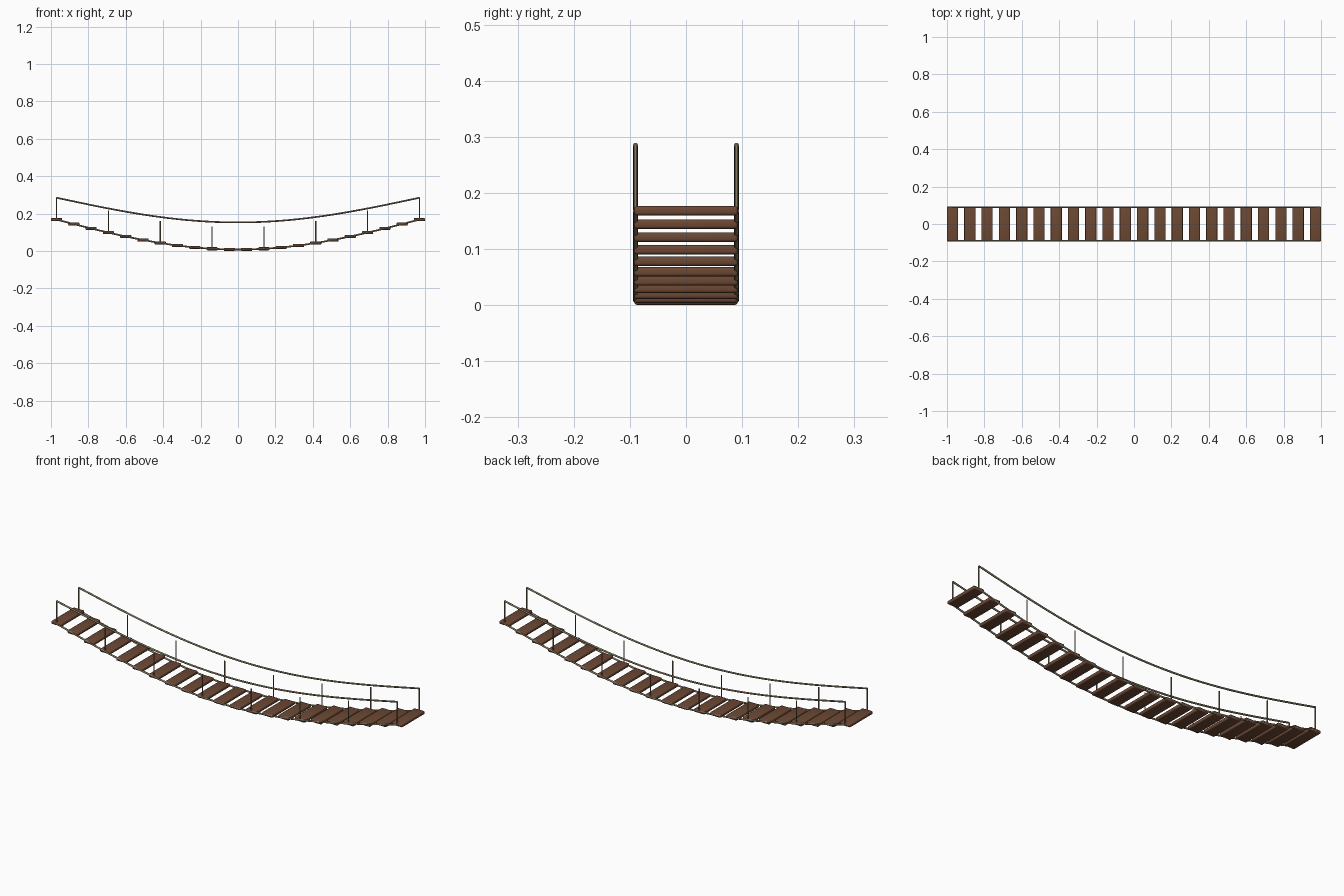
import bpy, bmesh, math
from mathutils import Matrix, Vector

cube = bpy.data.objects.get("Cube")
if cube:
    bpy.data.objects.remove(cube, do_unlink=True)

END = 0.97          # x of the last plank, post and rope end
SIDE = 0.09         # y of the ropes
PLANKS, POSTS = 22, 8
POST_HEIGHT = 0.118


def material(name, rgb):
    mat = bpy.data.materials.new(name)
    mat.use_nodes = True
    color = (*rgb, 1)
    mat.diffuse_color = color
    bsdf = next(n for n in mat.node_tree.nodes if n.type == 'BSDF_PRINCIPLED')
    bsdf.inputs["Base Color"].default_value = color
    bsdf.inputs["Roughness"].default_value = 0.8
    return mat


wood = material("brown wood", (0.15, 0.065, 0.034))
rope = material("tan rope", (0.25, 0.2, 0.125))


def sag(x, end_z, depth):
    return end_z - depth * math.cos(math.pi / 2 * x / END)


def deck_z(x):
    return sag(x, 0.168, 0.1597)


def rail_z(x):
    return sag(x, 0.285, 0.132)


def spread(count):
    return [-END + 2 * END * i / (count - 1) for i in range(count)]


def add_object(name, mesh, mat):
    mesh.materials.clear()
    mesh.materials.append(mat)
    obj = bpy.data.objects.new(name, mesh)
    bpy.context.collection.objects.link(obj)
    bpy.ops.object.select_all(action='DESELECT')
    obj.select_set(True)
    bpy.context.view_layer.objects.active = obj
    bpy.ops.object.shade_smooth_by_angle(angle=math.radians(50))
    return obj


# Level boards with rounded edges, stepping along the sag
bm = bmesh.new()
bmesh.ops.create_cube(bm, size=1, matrix=Matrix.Diagonal((0.06, 0.185, 0.0165, 1)))
bmesh.ops.bevel(bm, geom=bm.edges[:], offset=0.005, segments=3,
                profile=0.5, affect='EDGES')
plank_mesh = bpy.data.meshes.new("plank")
bm.to_mesh(plank_mesh)
bm.free()
for i, x in enumerate(spread(PLANKS)):
    plank = add_object(f"plank_{i + 1}", plank_mesh, wood)
    plank.location = (x, 0, deck_z(x))


# Sagging ropes swept along a curve
def sagging_rope(name, y, height):
    curve = bpy.data.curves.new(name, 'CURVE')
    curve.dimensions = '3D'
    curve.bevel_depth = 0.0045
    curve.bevel_resolution = 2
    curve.use_fill_caps = True
    xs = spread(43)
    spline = curve.splines.new('POLY')
    spline.points.add(len(xs) - 1)
    for point, x in zip(spline.points, xs):
        point.co = (x, y, height(x), 1)
    temp = bpy.data.objects.new(name + "_path", curve)
    bpy.context.collection.objects.link(temp)
    bpy.context.view_layer.update()
    depsgraph = bpy.context.evaluated_depsgraph_get()
    mesh = bpy.data.meshes.new_from_object(temp.evaluated_get(depsgraph))
    bpy.data.objects.remove(temp, do_unlink=True)
    add_object(name, mesh, rope)


# Thin uprights from the deck rope towards the hand rope
def uprights(name, y):
    bm = bmesh.new()
    for x in spread(POSTS):
        middle = Vector((x, y, deck_z(x) + POST_HEIGHT / 2))
        bmesh.ops.create_cone(bm, cap_ends=True, segments=8, radius1=0.0028,
                              radius2=0.0028, depth=POST_HEIGHT,
                              matrix=Matrix.Translation(middle))
    mesh = bpy.data.meshes.new(name)
    bm.to_mesh(mesh)
    bm.free()
    add_object(name, mesh, rope)


for label, y in (("front", -SIDE), ("back", SIDE)):
    sagging_rope(label + "_deck_rope", y, deck_z)
    sagging_rope(label + "_hand_rope", y, rail_z)
    uprights(label + "_uprights", y)
